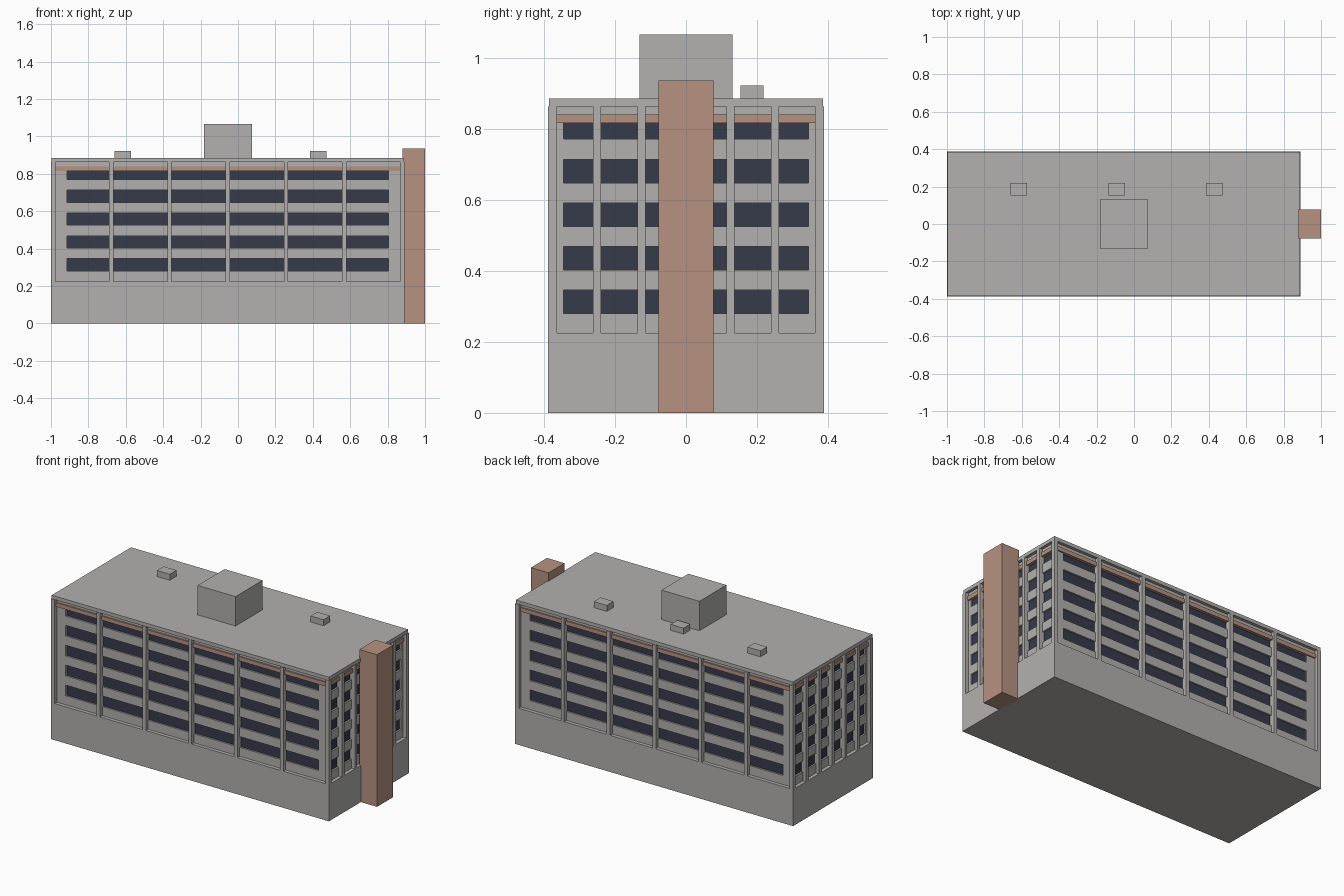
import bpy
import bmesh

if "Cube" in bpy.data.objects:
    bpy.data.objects.remove(bpy.data.objects["Cube"], do_unlink=True)


def material(name, rgb):
    m = bpy.data.materials.new(name)
    m.use_nodes = True
    m.diffuse_color = (*rgb, 1)
    m.node_tree.nodes["Principled BSDF"].inputs["Base Color"].default_value = (*rgb, 1)
    return m


GREY = material("concrete grey", (0.45, 0.44, 0.425))
CLAY = material("clay salmon", (0.47, 0.29, 0.22))
NAVY = material("window navy", (0.037, 0.043, 0.07))


def boxes(name, mat, spans):
    """One object from boxes given as (x range, y range, z range)."""
    bm = bmesh.new()
    for span in spans:
        verts = bmesh.ops.create_cube(bm, size=1)["verts"]
        for v in verts:
            for axis, (lo, hi) in enumerate(span):
                v.co[axis] = lo if v.co[axis] < 0 else hi
    mesh = bpy.data.meshes.new(name)
    bm.to_mesh(mesh)
    bm.free()
    mesh.materials.append(mat)
    obj = bpy.data.objects.new(name, mesh)
    bpy.context.collection.objects.link(obj)
    return obj


# Main footprint
CX, HX, HY = -0.055, 0.945, 0.388
BASE, EAVES, ROOF = 0.225, 0.862, 0.884
RECESS, REVEAL = 0.022, 0.01


def inset(d, z0, z1):
    """Footprint box shrunk by d on every side."""
    return ((CX - HX + d, CX + HX - d), (-HY + d, HY - d), (z0, z1))


boxes("base_storey", GREY, [inset(0, 0, BASE)])
boxes("roof_slab", GREY, [inset(0.003, EAVES, ROOF)])

# Glazing core, set back behind the wall bands
boxes("window_glass", NAVY, [inset(RECESS + REVEAL, BASE, EAVES)])

# Spandrel bands between window rows
sills = [0.28 + 0.1225 * i for i in range(5)]
heads = [s + 0.066 for s in sills[:4]]
boxes("spandrel_bands", GREY,
      [inset(RECESS, lo, hi) for lo, hi in zip([BASE] + heads, sills)]
      + [inset(RECESS, 0.836, EAVES)])

# Solid wall corners beside the window strips
boxes("wall_corners", GREY, [
    (tuple(sorted((CX + sx * (HX - RECESS), CX + sx * 0.86))),
     tuple(sorted((sy * (HY - RECESS), sy * 0.344))), (BASE, EAVES))
    for sx in (-1, 1) for sy in (-1, 1)])

# Coloured lintel band running round the top storey
boxes("lintel_band", CLAY, [inset(RECESS - 0.008, 0.815, 0.84)])

# Piers dividing each facade into six bays
HALF, CORNER = 0.0115, 0.025
DEPTH = RECESS + REVEAL
Z = (BASE, EAVES)
piers = []
for s in (-1, 1):
    y_span = tuple(sorted((s * HY, s * (HY - DEPTH))))
    x_span = tuple(sorted((CX + s * HX, CX + s * (HX - DEPTH))))
    for i in range(-2, 3):
        x, y = CX + i * 0.3115, i * 0.1253
        piers.append(((x - HALF, x + HALF), y_span, Z))
        piers.append((x_span, (y - HALF, y + HALF), Z))
    for t in (-1, 1):
        piers.append((tuple(sorted((CX + s * HX, CX + s * (HX - CORNER)))),
                      tuple(sorted((t * HY, t * (HY - CORNER)))), Z))
boxes("facade_piers", GREY, piers)

# Stair tower on the end wall
boxes("stair_tower", CLAY, [((0.88, 1.0), (-0.078, 0.077), (0, 0.935))])

# Rooftop plant
boxes("roof_penthouse", GREY, [((-0.183, 0.075), (-0.131, 0.131), (ROOF, 1.065))])
boxes("roof_vents", GREY,
      [((x - 0.044, x + 0.044), (0.153, 0.218), (ROOF, 0.921))
       for x in (-0.615, -0.092, 0.43)])
